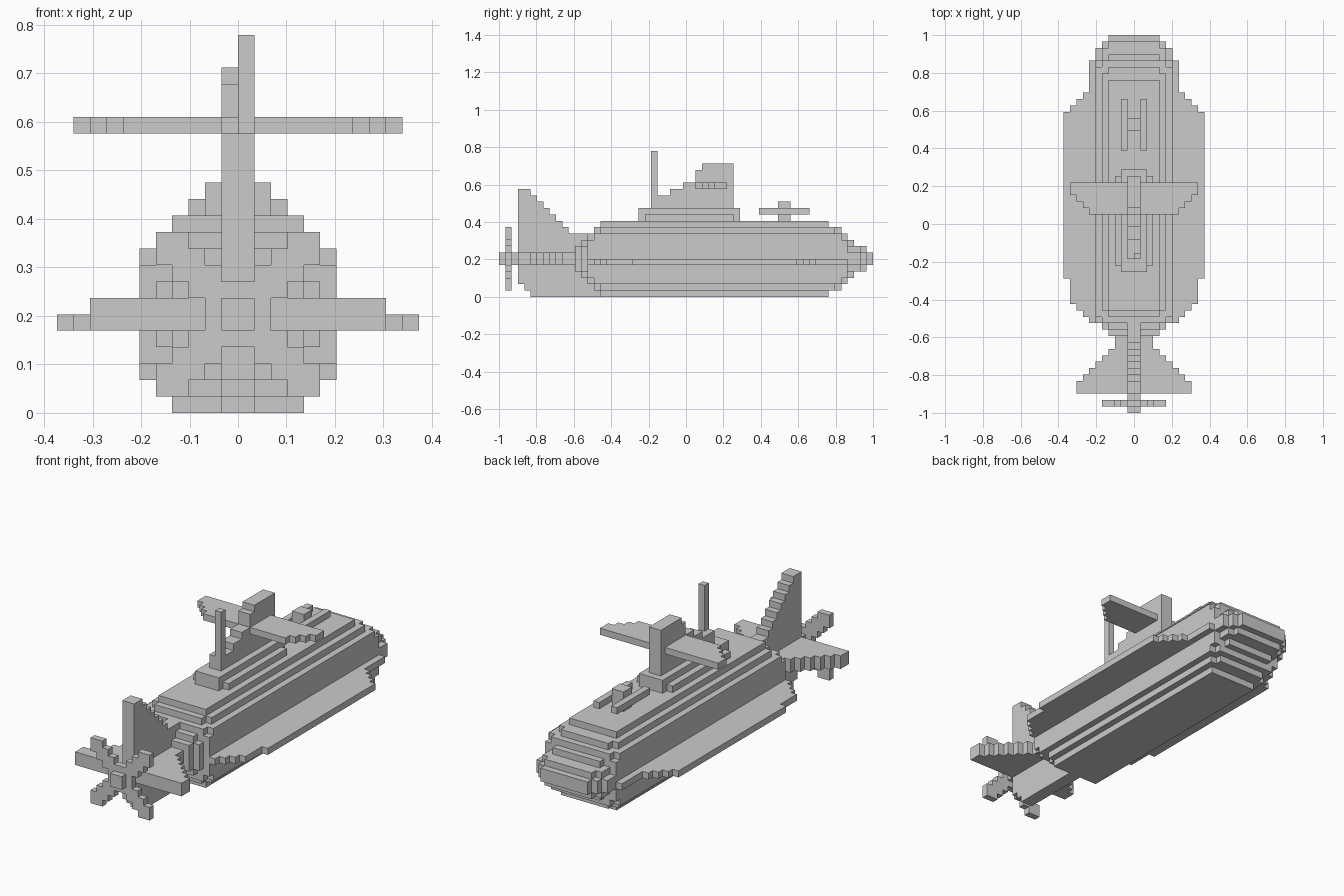
import bpy, bmesh
from mathutils import Vector

if "Cube" in bpy.data.objects:
    bpy.data.objects.remove(bpy.data.objects["Cube"])

U = 2 / 59            # size of one block
parts = {}            # part name -> set of filled block cells


def box(name, x0, x1, y0, y1, z0, z1):
    """Fill a range of blocks, counted in whole blocks (y from the stern)."""
    cells = parts.setdefault(name, set())
    cells.update((x, y, z) for x in range(x0, x1)
                 for y in range(y0, y1) for z in range(z0, z1))


def sym(name, half, y0, y1, z0, z1):
    """Fill a range that is mirrored about the centre line."""
    box(name, -half, half, y0, y1, z0, z1)


# Hull: layers mirrored above and below the mid height, as (half width, stern, bow)
layers = [
    [(4, 12, 59), (5, 13, 58), (6, 14, 57)],
    [(4, 12, 58), (5, 13, 57), (6, 14, 55)],
    [(4, 13, 56), (6, 14, 55)],
    [(5, 14, 55), (6, 15, 54)],
    [(4, 15, 54), (5, 16, 53)],
    [(4, 16, 52)],
]
for n, spans in enumerate(layers):
    for half, y0, y1 in spans:
        for k in (6 + n, 5 - n):
            sym("hull", half, y0, y1, k, k + 1)

# Side flange with stepped ends
for half, y0, y1 in [(7, 14, 55), (8, 15, 50), (9, 16, 49), (10, 17, 48), (11, 21, 47)]:
    sym("side_flange", half, y0, y1, 5, 6)

# Tower base
sym("tower_base", 3, 23, 37, 12, 13)
sym("tower_base", 2, 22, 38, 12, 14)

# Stepped sail, mast and sail planes
for y0, top in [(24, 16), (27, 17), (29, 18), (31, 20), (32, 21)]:
    sym("sail", 1, y0, 37, 14, top)
box("mast", 0, 1, 24, 25, 14, 23)
for half, y0 in [(7, 31), (8, 32), (9, 33), (10, 34)]:
    sym("sail_planes", half, y0, 36, 17, 18)

# Deck post with two raised rails
sym("deck_post", 1, 44, 46, 12, 15)
box("deck_rails", -2, -1, 41, 49, 13, 14)
box("deck_rails", 1, 2, 41, 49, 13, 14)

# Rear upper fin, lower fin and stabilizers
for y, top in zip(range(3, 12), (17, 17, 16, 15, 14, 13, 12, 11, 10)):
    sym("upper_fin", 1, y, y + 1, 6, top)
sym("upper_fin", 1, 12, 16, 6, 10)
for z, y0 in [(0, 5), (1, 4), (2, 3)]:
    sym("lower_fin", 1, y0, 16, z, z + 1)
sym("lower_fin", 1, 3, 14, 3, 6)
for y, half in zip(range(3, 12), (9, 9, 8, 7, 6, 5, 4, 3, 3)):
    sym("stabilizers", half, y, y + 1, 5, 7)

# Propeller: shaft and four diagonal blades
sym("propeller_shaft", 1, 0, 3, 5, 7)
for i in range(5):
    for r in range(5):
        if abs(i - r) <= 1:
            for x in (i, -1 - i):
                for z in (6 + r, 5 - r):
                    box("propeller_blades", x, x + 1, 1, 2, z, z + 1)

# Give each cell to one part only, then skin the exposed sides
material = bpy.data.materials.new("plain grey")
material.diffuse_color = (0.6, 0.6, 0.6, 1)
material.use_nodes = True
material.node_tree.nodes["Principled BSDF"].inputs["Base Color"].default_value = material.diffuse_color

filled = set()
for name in parts:
    parts[name] -= filled
    filled |= parts[name]

for name, cells in parts.items():
    bm = bmesh.new()
    for c in sorted(cells):
        for axis in range(3):
            for side in (0, 1):
                near = list(c)
                near[axis] += 2 * side - 1
                if tuple(near) in filled:
                    continue
                a, b = (axis + 1) % 3, (axis + 2) % 3
                corners = []
                for da, db in ((0, 0), (1, 0), (1, 1), (0, 1)):
                    p = list(c)
                    p[axis] += side
                    p[a] += da
                    p[b] += db
                    corners.append(bm.verts.new(
                        Vector((p[0] * U, p[1] * U - 1, p[2] * U))))
                bm.faces.new(corners if side else corners[::-1])
    bmesh.ops.remove_doubles(bm, verts=bm.verts[:], dist=U * 0.01)
    bmesh.ops.dissolve_limit(bm, angle_limit=0.01, verts=bm.verts[:], edges=bm.edges[:])
    mesh = bpy.data.meshes.new(name)
    bm.to_mesh(mesh)
    bm.free()
    mesh.materials.append(material)
    bpy.context.collection.objects.link(bpy.data.objects.new(name, mesh))
